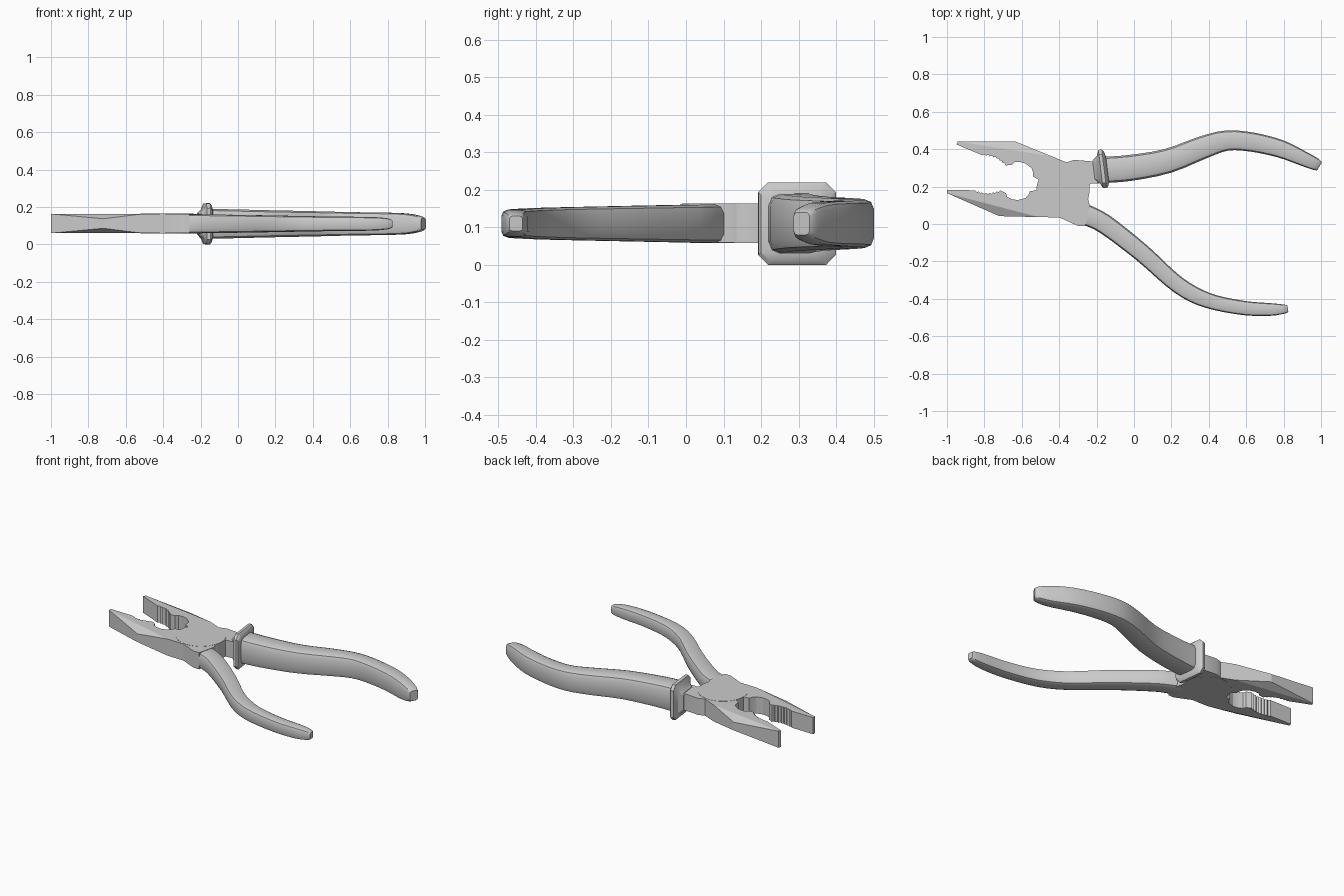
import bpy, bmesh, math
from mathutils import Vector, Matrix

if "Cube" in bpy.data.objects:
    bpy.data.objects.remove(bpy.data.objects["Cube"])

ZC, Z0, Z1 = 0.11, 0.06, 0.163
PIVOT = Vector((-0.38, 0.18))


def finish(name, bm, smooth=30):
    bmesh.ops.recalc_face_normals(bm, faces=bm.faces)
    me = bpy.data.meshes.new(name)
    bm.to_mesh(me)
    bm.free()
    ob = bpy.data.objects.new(name, me)
    bpy.context.collection.objects.link(ob)
    bpy.ops.object.select_all(action='DESELECT')
    ob.select_set(True)
    bpy.context.view_layer.objects.active = ob
    bpy.ops.object.shade_smooth_by_angle(angle=math.radians(smooth))
    return ob


def prism(pts, z0=Z0, z1=Z1):
    bm = bmesh.new()
    lo = [bm.verts.new((x, y, z0)) for x, y in pts]
    hi = [bm.verts.new((x, y, z1)) for x, y in pts]
    bm.faces.new(lo[::-1])
    bm.faces.new(hi)
    n = len(pts)
    for i in range(n):
        j = (i + 1) % n
        bm.faces.new((lo[i], lo[j], hi[j], hi[i]))
    return bm


def slice_off(bm, a, b, c, keep):
    """Cut away the side of plane abc that does not hold the point keep."""
    a, b, c = Vector(a), Vector(b), Vector(c)
    n = (b - a).cross(c - a).normalized()
    if n.dot(Vector(keep) - a) > 0:
        n = -n
    bmesh.ops.bisect_plane(bm, geom=bm.verts[:] + bm.edges[:] + bm.faces[:], dist=1e-5,
                           plane_co=a, plane_no=n, clear_outer=True)
    bmesh.ops.holes_fill(bm, edges=[e for e in bm.edges if e.is_boundary], sides=0)


def reflect(p):
    """Mirror a point across the line that halves the jaw opening."""
    r = Vector(p) - PIVOT
    d = Vector((math.cos(math.radians(168.25)), math.sin(math.radians(168.25))))
    return tuple(PIVOT + 2 * r.dot(d) * d - r)


def catmull(rows, steps):
    out = []
    for i in range(len(rows) - 1):
        p = [Vector(rows[max(0, min(len(rows) - 1, i + k))]) for k in (-1, 0, 1, 2)]
        for s in range(steps):
            t = s / steps
            out.append(0.5 * (2 * p[1] + (p[2] - p[0]) * t
                              + (2 * p[0] - 5 * p[1] + 4 * p[2] - p[3]) * t * t
                              + (3 * p[1] - p[0] - 3 * p[2] + p[3]) * t ** 3))
    return out + [Vector(rows[-1])]


def loft(name, rows, corner, steps=3, seg=2, smooth=40, axis=None):
    """Rounded-rectangle sections; each row is x, y, width, half height."""
    rows = catmull(rows, steps) if steps > 1 else [Vector(r) for r in rows]
    bm = bmesh.new()
    rings = []
    for i, (x, y, w, h) in enumerate(rows):
        t = Vector(axis) if axis else (rows[min(i + 1, len(rows) - 1)] - rows[max(i - 1, 0)]).xy
        t.normalize()
        nrm = Vector((-t.y, t.x))
        a = w / 2
        r = corner * min(a, h)
        ring = []
        for q, (sx, sy) in enumerate(((1, 1), (-1, 1), (-1, -1), (1, -1))):
            for k in range(seg + 1):
                ang = math.pi / 2 * (q + k / seg)
                u = sx * (a - r) + r * math.cos(ang)
                v = sy * (h - r) + r * math.sin(ang)
                ring.append(bm.verts.new((x + nrm.x * u, y + nrm.y * u, ZC + v)))
        rings.append(ring)
    n = len(rings[0])
    for A, B in zip(rings, rings[1:]):
        for i in range(n):
            j = (i + 1) % n
            bm.faces.new((A[i], A[j], B[j], B[i]))
    bm.faces.new(rings[0])
    bm.faces.new(rings[-1])
    return finish(name, bm, smooth)


# Jaws: toothed inner edge, round wire opening, chamfered outer corner
teeth = []
for i in range(15):
    t = i / 14
    teeth.append((-0.85 + 0.135 * t, 0.18 - 0.014 * math.sin(math.pi * t) - 0.007 * (i % 2)))
tip, knee, heel = (-1.0, 0.165), (-0.72, 0.042), (-0.51, 0.037)
jaw = [(-1.0, 0.182)] + teeth + [(-0.685, 0.165), (-0.678, 0.145), (-0.65, 0.132), (-0.62, 0.128),
      (-0.58, 0.139), (-0.565, 0.155), (-0.556, 0.176), (-0.52, 0.18), (-0.38, 0.18),
      (-0.40, 0.035), heel, knee, tip]
for name, f in (("lower_jaw", lambda p: p), ("upper_jaw", reflect)):
    bm = prism([f(p) for p in jaw])
    inside = (*f((-0.6, 0.1)), ZC)
    for z, zk in ((Z1, 0.137), (Z0, 0.086)):
        slice_off(bm, (*f(tip), z), (*f(heel), z), (*f(knee), zk), inside)
    finish(name, bm, 20)

# Joint disc, and the steel pieces leading to each handle
disc = [(PIVOT.x + 0.142 * math.cos(math.tau * i / 40), PIVOT.y + 0.142 * math.sin(math.tau * i / 40))
        for i in range(40)]
finish("joint_disc", prism(disc, Z0 - 0.001, Z1 + 0.001))
finish("upper_neck", prism([(-0.38, 0.18), (-0.25, 0.13), (-0.235, 0.215), (-0.15, 0.22), (-0.15, 0.33),
                            (-0.23, 0.335), (-0.32, 0.343), (-0.36, 0.33)]))
finish("lower_shoulder", prism([(-0.38, 0.18), (-0.41, 0.04), (-0.30, -0.01), (-0.26, -0.01),
                                (-0.235, 0.095), (-0.25, 0.15)]))

# Bare lower handle
loft("lower_handle", [
    (-0.29, 0.06, 0.115, 0.051), (-0.24, 0.042, 0.11, 0.051), (-0.15, -0.005, 0.105, 0.05),
    (0.043, -0.155, 0.097, 0.047), (0.203, -0.30, 0.09, 0.044), (0.315, -0.375, 0.088, 0.042),
    (0.433, -0.42, 0.08, 0.04), (0.594, -0.45, 0.076, 0.038), (0.727, -0.457, 0.068, 0.036),
    (0.80, -0.455, 0.05, 0.029), (0.823, -0.453, 0.036, 0.02)], 0.45)

# Sleeved upper handle with its finger guard
loft("upper_grip", [
    (-0.16, 0.289, 0.14, 0.08), (-0.02, 0.30, 0.139, 0.077), (0.18, 0.337, 0.131, 0.072),
    (0.37, 0.41, 0.122, 0.068), (0.497, 0.446, 0.108, 0.065), (0.63, 0.438, 0.103, 0.062),
    (0.78, 0.403, 0.096, 0.06), (0.90, 0.352, 0.08, 0.055), (0.97, 0.32, 0.066, 0.042),
    (0.992, 0.308, 0.05, 0.03)], 0.45)
loft("finger_guard", [
    (-0.215, 0.285, 0.11, 0.056), (-0.19, 0.29, 0.15, 0.08), (-0.178, 0.294, 0.205, 0.108),
    (-0.160, 0.296, 0.208, 0.11), (-0.150, 0.294, 0.19, 0.10), (-0.142, 0.292, 0.14, 0.082)],
    0.25, steps=1, seg=1, smooth=25, axis=(0.99, 0.12))
